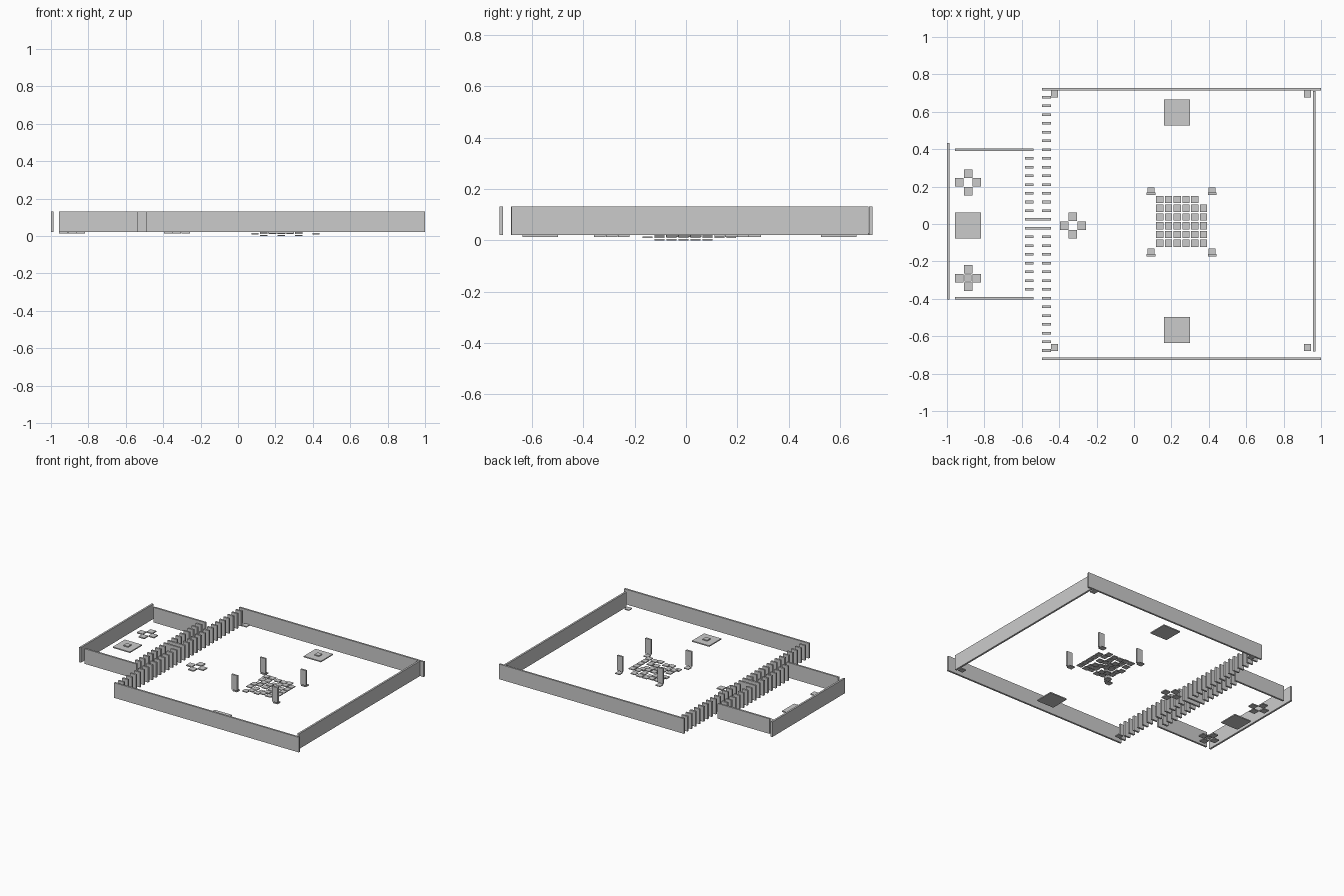
import bpy, bmesh, random
from mathutils import Matrix, Vector

if "Cube" in bpy.data.objects:
    bpy.data.objects.remove(bpy.data.objects["Cube"])

random.seed(4)
stone = bpy.data.materials.new("light grey stone")
stone.diffuse_color = (0.6, 0.6, 0.6, 1)
stone.use_nodes = True
stone.node_tree.nodes["Principled BSDF"].inputs["Base Color"].default_value = stone.diffuse_color


def boxes(name, spans):
    """One object from boxes given as (x0, x1, y0, y1, z0, z1)."""
    bm = bmesh.new()
    for x0, x1, y0, y1, z0, z1 in spans:
        centre = Vector(((x0 + x1) / 2, (y0 + y1) / 2, (z0 + z1) / 2))
        size = Matrix.Diagonal((x1 - x0, y1 - y0, z1 - z0, 1))
        bmesh.ops.create_cube(bm, size=1, matrix=Matrix.Translation(centre) @ size)
    mesh = bpy.data.meshes.new(name)
    bm.to_mesh(mesh)
    bm.free()
    mesh.materials.append(stone)
    obj = bpy.data.objects.new(name, mesh)
    bpy.context.collection.objects.link(obj)
    return obj


def square(x, y, size, z0, z1):
    h = size / 2
    return (x - h, x + h, y - h, y + h, z0, z1)


LOW, TOP = 0.022, 0.132      # wall base and top
T = 0.0135                   # wall thickness
PITCH = 0.0467               # spacing of slats and floor tiles
STUD = 0.0375                # small square size

# Main yard walls
boxes("yard_back_wall", [(-0.492, 1.0, 0.727 - T, 0.727, LOW, TOP)])
boxes("yard_front_wall", [(-0.492, 1.0, -0.727, -0.727 + T, LOW, TOP)])
boxes("yard_right_wall", [(0.957, 0.957 + T, -0.681, 0.712, LOW, TOP)])

# Small annex walls
boxes("annex_left_wall", [(-1.0, -1.0 + T, -0.403, 0.433, LOW, TOP)])
boxes("annex_back_wall", [(-0.956, -0.538, 0.403 - T, 0.403, LOW, TOP)])
boxes("annex_front_wall", [(-0.956, -0.538, -0.403, -0.403 + T, LOW, TOP)])

# Slatted partitions, with two long jambs joining them in the middle
yard, annex, jambs = [], [], []
for i in range(30):
    y = 0.678 - i * PITCH
    row = (y - T / 2, y + T / 2, LOW, TOP)
    if i in (14, 15):
        jambs.append((-0.583, -0.444, *row))
        continue
    yard.append((-0.491, -0.444, *row))
    if 7 <= i <= 22:
        annex.append((-0.583, -0.538, *row))
boxes("yard_slats", yard)
boxes("annex_slats", annex)
boxes("door_jambs", jambs)

# Large floor slabs with a small stud on each
slabs = [(0.231, 0.596), (0.231, -0.568), (-0.887, -0.009)]
boxes("floor_slabs", [square(x, y, 0.139, 0.014, LOW) for x, y in slabs])
boxes("slab_studs", [square(x, y, STUD, LOW, 0.029) for x, y in slabs])

# Cross-shaped floor markers: four squares around a gap
crosses = [(-0.887, 0.222), (-0.887, -0.289), (-0.327, -0.009)]
boxes("floor_crosses", [square(x + dx * PITCH, y + dy * PITCH, 0.0455, 0.014, LOW)
                        for x, y in crosses
                        for dx, dy in ((1, 0), (-1, 0), (0, 1), (0, -1))])
boxes("cross_stud", [square(-0.887, -0.289, STUD, LOW, 0.029)])

# Corner studs of the yard
boxes("corner_studs", [square(x, y, STUD, LOW, 0.029)
                       for x in (-0.424, 0.928) for y in (0.695, -0.659)])

# Uneven paving, one corner tile missing
paving = []
for j in range(6):
    for i in range(6):
        if (i, j) == (5, 5):
            continue
        z = random.choice((0.010, 0.015, 0.02)) if i < 5 else 0.02
        if i == 2 * (j % 3) and j < 5:
            z = 0.0
        paving.append(square(0.138 + i * PITCH, -0.103 + j * PITCH, 0.039, z, z + 0.006))
boxes("paving_tiles", paving)

# Four upright posts on foot tiles around the paving
feet, posts = [], []
for x in (0.091, 0.418):
    for y in (0.177, -0.150):
        feet.append(square(x, y, STUD, 0.009, 0.015))
        posts.append((x - 0.023, x + 0.023, y - 0.023, y - 0.023 + T, LOW, TOP))
boxes("post_feet", feet)
boxes("posts", posts)
